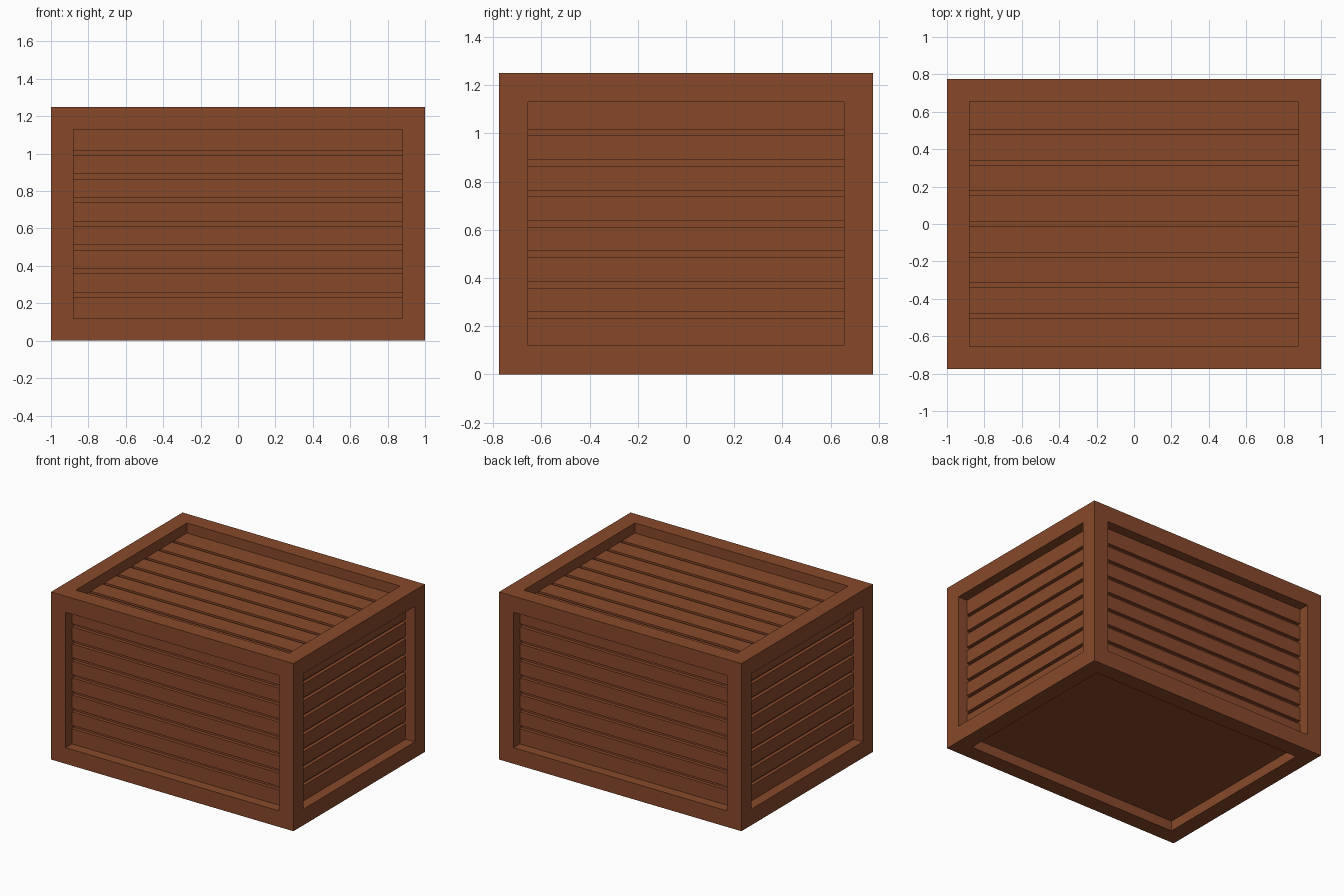
import bpy, bmesh
from mathutils import Vector

if "Cube" in bpy.data.objects:
    bpy.data.objects.remove(bpy.data.objects["Cube"])

HX, HY, H = 1.0, 0.775, 1.25      # half width, half depth, height
RAIL = 0.12                       # frame width
SLAT_IN, PANEL_IN = 0.075, 0.10   # recess of slat faces and of backing panels
GAP, COUNT = 0.025, 8

wood = bpy.data.materials.new("wood")
wood.diffuse_color = (0.245, 0.066, 0.023, 1)
wood.use_nodes = True
wood.node_tree.nodes["Principled BSDF"].inputs["Base Color"].default_value = wood.diffuse_color


def finish(bm, name):
    bmesh.ops.recalc_face_normals(bm, faces=bm.faces)
    mesh = bpy.data.meshes.new(name)
    bm.to_mesh(mesh)
    bm.free()
    mesh.materials.append(wood)
    obj = bpy.data.objects.new(name, mesh)
    bpy.context.collection.objects.link(obj)
    return obj


def add_box(bm, lo, hi):
    lo, hi = Vector(lo), Vector(hi)
    verts = bmesh.ops.create_cube(bm, size=1)["verts"]
    for v in verts:
        v.co = (lo + hi) / 2 + v.co * (hi - lo)


# Frame with recessed backing panels: every side is inset, then pushed inward
bm = bmesh.new()
add_box(bm, (-HX, -HY, 0), (HX, HY, H))
bmesh.ops.recalc_face_normals(bm, faces=bm.faces)
sides = bm.faces[:]
bmesh.ops.inset_individual(bm, faces=sides, thickness=RAIL, use_even_offset=True)
for face in bmesh.ops.extrude_discrete_faces(bm, faces=sides)["faces"]:
    face.normal_update()
    n = face.normal.copy()
    depth = SLAT_IN if n.z < -0.5 else PANEL_IN
    bmesh.ops.translate(bm, verts=face.verts[:], vec=-n * depth)
bmesh.ops.remove_doubles(bm, verts=bm.verts, dist=1e-5)
finish(bm, "crate_frame")


def spans(half, centre, pitch):
    """Slat start/end pairs filling an opening, split by evenly pitched gaps."""
    cuts = [centre + (i - COUNT / 2) * pitch for i in range(1, COUNT)]
    starts = [centre - half] + [c + GAP / 2 for c in cuts]
    ends = [c - GAP / 2 for c in cuts] + [centre + half]
    return list(zip(starts, ends))


def side_slats(name, axis, sign):
    """Horizontal slats on an upright side whose normal is axis 0 (x) or 1 (y)."""
    half = (HX, HY)[axis]
    a, b = sorted((sign * (half - SLAT_IN), sign * (half - PANEL_IN)))
    run = (HY, HX)[axis] - RAIL
    bm = bmesh.new()
    for z0, z1 in spans(H / 2 - RAIL, H / 2, 0.1265):
        if axis == 0:
            add_box(bm, (a, -run, z0), (b, run, z1))
        else:
            add_box(bm, (-run, a, z0), (run, b, z1))
    finish(bm, name)


# Slats on the four upright sides
side_slats("front_slats", 1, -1)
side_slats("back_slats", 1, 1)
side_slats("right_slats", 0, 1)
side_slats("left_slats", 0, -1)

# Slats on the lid
bm = bmesh.new()
for y0, y1 in spans(HY - RAIL, 0, 0.164):
    add_box(bm, (-HX + RAIL, y0, H - PANEL_IN), (HX - RAIL, y1, H - SLAT_IN))
finish(bm, "lid_slats")
